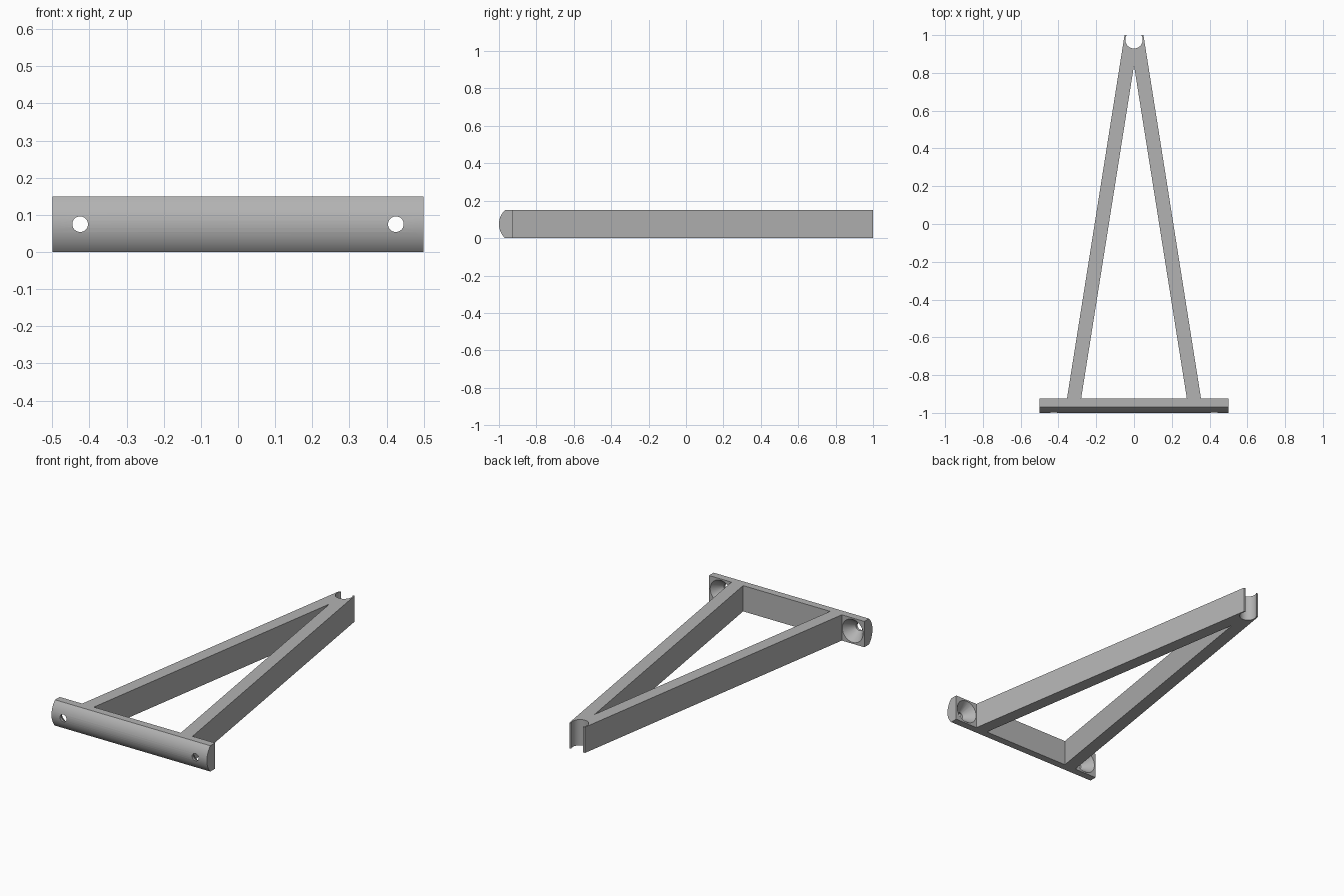
import bpy, bmesh, math

cube = bpy.data.objects.get("Cube")
if cube:
    bpy.data.objects.remove(cube, do_unlink=True)

HEIGHT = 0.15
MID = HEIGHT / 2
BACK = -0.925     # rear face of the mounting bar

grey = bpy.data.materials.new("plain grey")
grey.use_nodes = True
colour = (0.45, 0.45, 0.45, 1)
grey.diffuse_color = colour
grey.node_tree.nodes["Principled BSDF"].inputs["Base Color"].default_value = colour


def make_object(name, bm):
    bmesh.ops.recalc_face_normals(bm, faces=bm.faces)
    mesh = bpy.data.meshes.new(name)
    bm.to_mesh(mesh)
    bm.free()
    mesh.materials.append(grey)
    obj = bpy.data.objects.new(name, mesh)
    bpy.context.collection.objects.link(obj)
    return obj


def extrude_profile(points, offset):
    bm = bmesh.new()
    face = bm.faces.new([bm.verts.new(p) for p in points])
    result = bmesh.ops.extrude_face_region(bm, geom=[face], use_keep_orig=True)
    moved = [g for g in result["geom"] if isinstance(g, bmesh.types.BMVert)]
    bmesh.ops.translate(bm, verts=moved, vec=offset)
    return bm


def apply_modifier(obj, mod):
    bpy.ops.object.select_all(action="DESELECT")
    obj.select_set(True)
    bpy.context.view_layer.objects.active = obj
    bpy.ops.object.modifier_apply(modifier=mod.name)
    bpy.ops.object.shade_smooth_by_angle(angle=math.radians(25))


# Mounting bar: flat back, rounded front
SAG = 0.032
radius = (MID ** 2 + SAG ** 2) / (2 * SAG)
half = math.asin(MID / radius)
profile = [(-0.5, BACK, 0), (-0.5, BACK, HEIGHT)]
for i in range(17):
    a = half - 2 * half * i / 16
    profile.append((-0.5, -1 + radius - radius * math.cos(a), MID + radius * math.sin(a)))
bar = make_object("mounting_bar", extrude_profile(profile, (1, 0, 0)))

# Countersunk screw holes, wide at the back
bm = bmesh.new()
steps = [(-1.02, 0.021), (-0.985, 0.021), (BACK, 0.067), (-0.9, 0.067)]
SIDES = 32
for x in (-0.425, 0.425):
    rings = []
    for y, r in steps:
        rings.append([bm.verts.new((x + r * math.cos(math.tau * k / SIDES), y,
                                    MID + r * math.sin(math.tau * k / SIDES)))
                      for k in range(SIDES)])
    for a, b in zip(rings, rings[1:]):
        for k in range(SIDES):
            n = (k + 1) % SIDES
            bm.faces.new((a[k], a[n], b[n], b[k]))
    bm.faces.new(rings[0])
    bm.faces.new(rings[-1])
cutter = make_object("screw_hole_cutter", bm)
cutter.hide_render = True
cut = bar.modifiers.new("screw holes", "BOOLEAN")
cut.operation = "DIFFERENCE"
cut.solver = "EXACT"
cut.object = cutter
apply_modifier(bar, cut)
bpy.data.objects.remove(cutter, do_unlink=True)

# Tapering frame: one leg with half of the round end notch, then mirrored
NOTCH_Y, NOTCH_R = 0.975, 0.046
outline = [(0.355, BACK, 0), (0.05, 1, 0)]
start = math.asin((1 - NOTCH_Y) / NOTCH_R)
for i in range(17):
    a = start - (start + math.pi / 2) * i / 16
    x = 0 if i == 16 else NOTCH_R * math.cos(a)
    outline.append((x, NOTCH_Y + NOTCH_R * math.sin(a), 0))
outline += [(0, 0.84, 0), (0.28, BACK, 0)]
bm = extrude_profile(outline, (0, 0, HEIGHT))
seam = [f for f in bm.faces if all(abs(v.co.x) < 1e-5 for v in f.verts)]
bmesh.ops.recalc_face_normals(bm, faces=bm.faces)
bmesh.ops.delete(bm, geom=seam, context="FACES_ONLY")
frame = make_object("tapered_frame", bm)
mirror = frame.modifiers.new("mirror", "MIRROR")
apply_modifier(frame, mirror)
